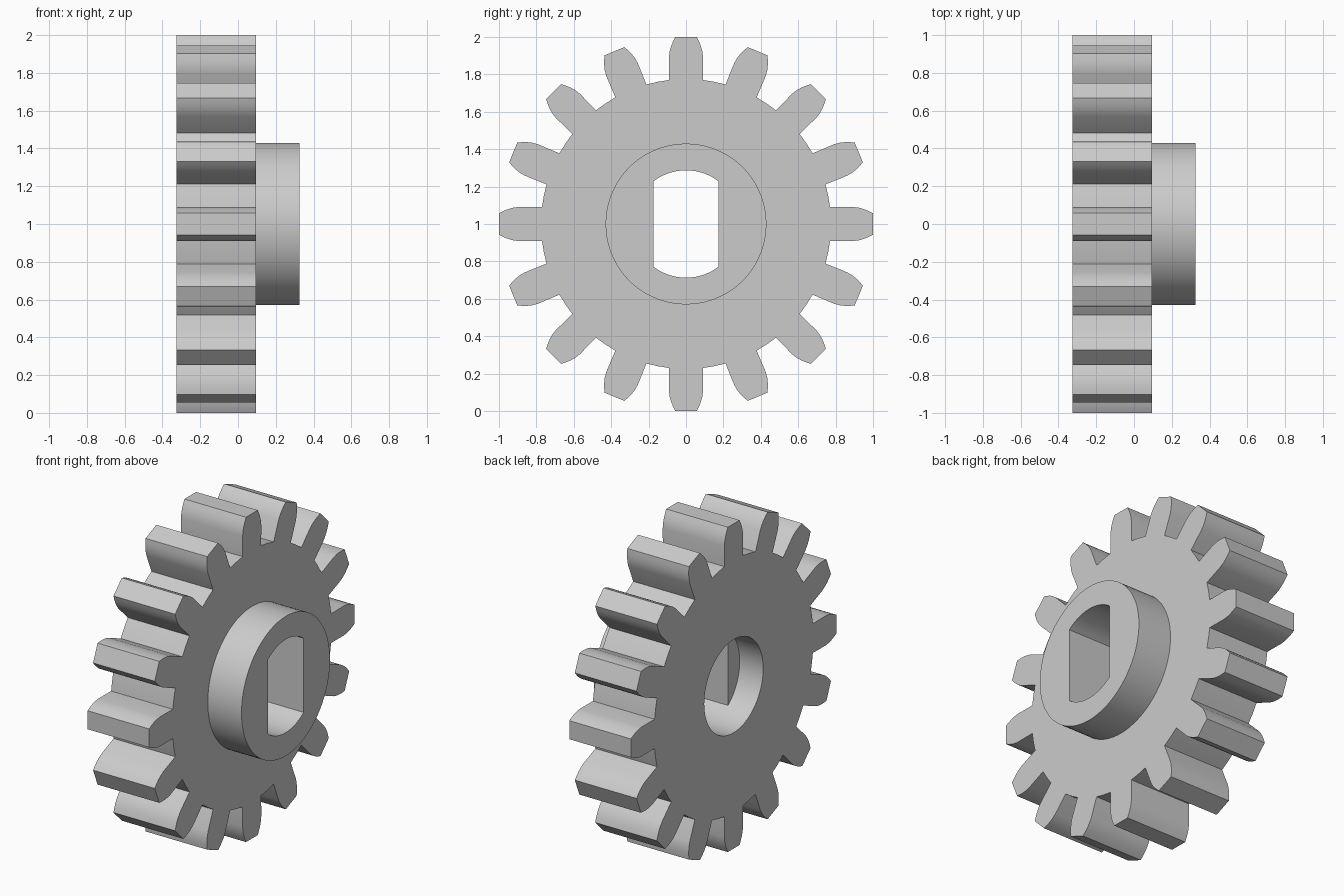
import bpy, bmesh
from math import sin, cos, asin, pi, radians

cube = bpy.data.objects.get("Cube")
if cube:
    bpy.data.objects.remove(cube, do_unlink=True)

# Main dimensions; the axle runs along x
TEETH = 16
BACK, SHELF, FRONT, HUB_END = -0.325, -0.165, 0.095, 0.325
ROOT_R, HUB_R, BORE_R, FLAT_Y = 0.775, 0.43, 0.287, 0.174
AXLE_Z = 1.0

bm = bmesh.new()


def ring(points, x):
    """Closed loop of vertices from (y, z) points around the axle."""
    return [bm.verts.new((x, y, z + AXLE_Z)) for y, z in points]


def wall(a, b):
    n = len(a)
    for i in range(n):
        j = (i + 1) % n
        bm.faces.new((a[i], a[j], b[j], b[i]))


def cap(outer, inner):
    """Flat face between an outer loop and a hole."""
    edges = [bm.edges.get((r[i - 1], r[i])) for r in (outer, inner) for i in range(len(r))]
    bmesh.ops.triangle_fill(bm, edges=edges, use_beauty=True, normal=(1, 0, 0))


def polar(r, a):
    return r * sin(a), r * cos(a)


# Tooth outline: straight flank, rounded shoulder, flat tip
flank = [(0.09, 0.77), (0.091, 0.895), (0.087, 0.925), (0.08, 0.95),
         (0.07, 0.975), (0.057, 1.0)]
tooth = [(-w, r) for w, r in flank] + [(w, r) for w, r in reversed(flank)]
pitch = 2 * pi / TEETH
gear_outline = []
for k in range(TEETH):
    a = k * pitch
    gear_outline += [(w * cos(a) + r * sin(a), r * cos(a) - w * sin(a)) for w, r in tooth]
    gear_outline.append(polar(ROOT_R, a + pitch / 2))

hub_outline = [polar(HUB_R, 2 * pi * i / 72) for i in range(72)]

# Round bore with points exactly at the corners of the two flats
corner = asin(FLAT_Y / BORE_R)
stops = [-corner, corner, pi - corner, pi + corner, 2 * pi - corner]
bore_outline = []
for a, b in zip(stops, stops[1:]):
    bore_outline += [polar(BORE_R, a + (b - a) * i / 14) for i in range(14)]


def in_slot(y):
    return abs(y) < FLAT_Y + 0.0001


slot_outline = [p for p in bore_outline if in_slot(p[0])]

# Loops from back to front
gear_back, gear_front = ring(gear_outline, BACK), ring(gear_outline, FRONT)
hub_base, hub_top = ring(hub_outline, FRONT), ring(hub_outline, HUB_END)
bore_back, bore_shelf = ring(bore_outline, BACK), ring(bore_outline, SHELF)
slot_shelf = [v for v in bore_shelf if in_slot(v.co.y)]
slot_front = ring(slot_outline, HUB_END)

for a, b in ((gear_back, gear_front), (hub_base, hub_top),
             (bore_back, bore_shelf), (slot_shelf, slot_front)):
    wall(a, b)
cap(gear_back, bore_back)
cap(gear_front, hub_base)
cap(hub_top, slot_front)

# Ledges where the round bore narrows to the flat-sided slot
for side in (1, -1):
    bm.faces.new([v for v in bore_shelf if side * v.co.y > FLAT_Y - 0.0001])

bmesh.ops.dissolve_limit(bm, angle_limit=radians(0.05), verts=[], edges=bm.edges[:])
bmesh.ops.recalc_face_normals(bm, faces=bm.faces[:])

mesh = bpy.data.meshes.new("spur_gear")
bm.to_mesh(mesh)
bm.free()
gear = bpy.data.objects.new("spur_gear", mesh)
bpy.context.collection.objects.link(gear)

# Plain grey material
grey = bpy.data.materials.new("light_grey")
grey.use_nodes = True
colour = (0.6, 0.6, 0.6, 1)
grey.diffuse_color = colour
grey.node_tree.nodes["Principled BSDF"].inputs["Base Color"].default_value = colour
mesh.materials.append(grey)

bpy.ops.object.select_all(action='DESELECT')
gear.select_set(True)
bpy.context.view_layer.objects.active = gear
bpy.ops.object.shade_smooth_by_angle(angle=radians(30))
